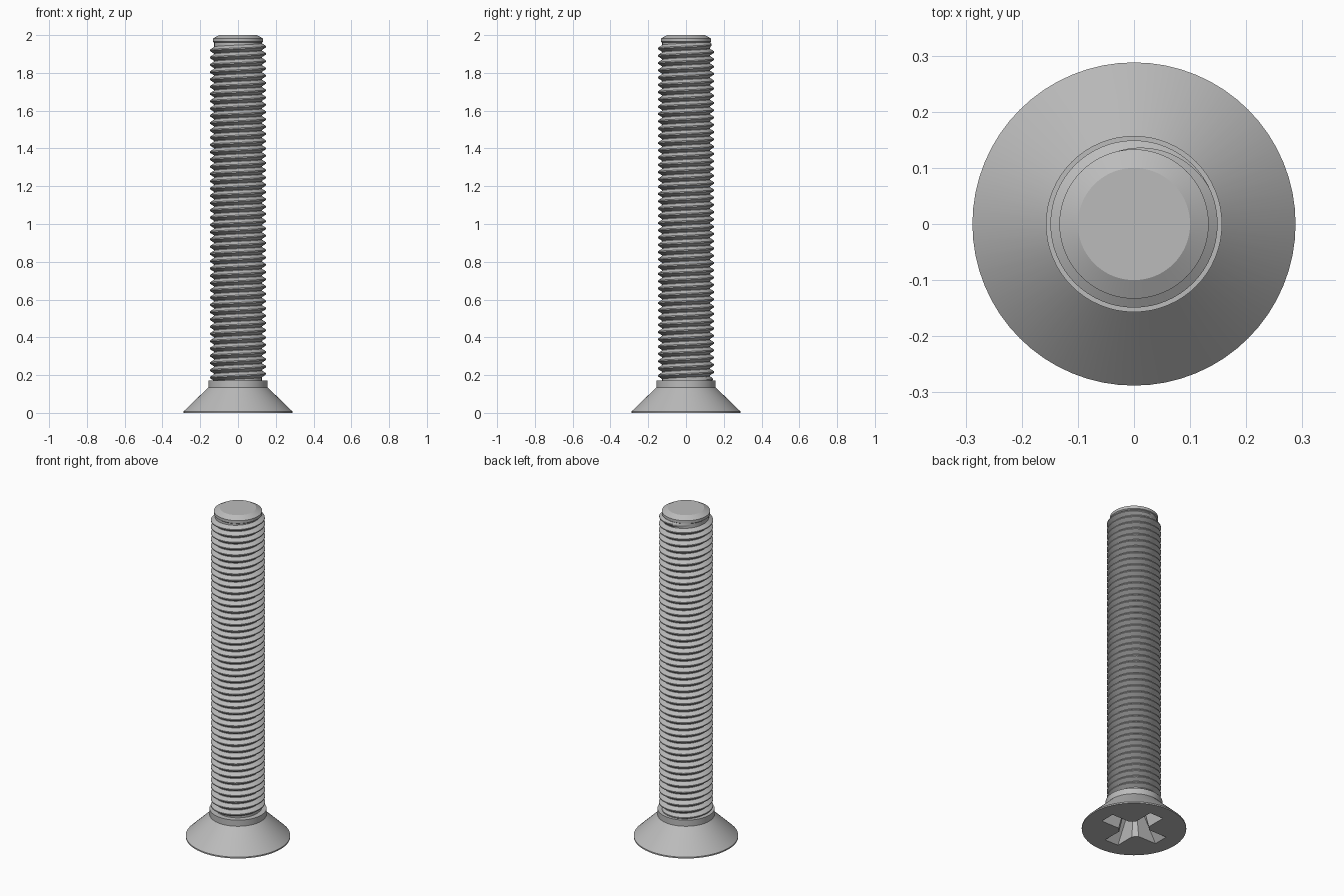
import bpy, bmesh
from math import sin, cos, pi

if "Cube" in bpy.data.objects:
    bpy.data.objects.remove(bpy.data.objects["Cube"], do_unlink=True)

SIDES = 64
PITCH = 0.0385

steel = bpy.data.materials.new("steel grey")
steel.use_nodes = True
GREY = (0.5, 0.5, 0.5, 1)
steel.diffuse_color = GREY
steel.node_tree.nodes["Principled BSDF"].inputs["Base Color"].default_value = GREY


def finish(name, bm, smooth=True):
    bmesh.ops.recalc_face_normals(bm, faces=bm.faces)
    mesh = bpy.data.meshes.new(name)
    bm.to_mesh(mesh)
    bm.free()
    mesh.materials.append(steel)
    ob = bpy.data.objects.new(name, mesh)
    bpy.context.collection.objects.link(ob)
    if smooth:
        bpy.ops.object.select_all(action='DESELECT')
        ob.select_set(True)
        bpy.context.view_layer.objects.active = ob
        bpy.ops.object.shade_smooth_by_angle(angle=pi / 7)
    return ob


def loft(bm, rings):
    """Skin closed rings of points and cap both ends."""
    rings = [[bm.verts.new(p) for p in ring] for ring in rings]
    for low, high in zip(rings, rings[1:]):
        for i in range(len(low)):
            j = (i + 1) % len(low)
            bm.faces.new((low[i], low[j], high[j], high[i]))
    bm.faces.new(rings[0])
    bm.faces.new(rings[-1])


def lathe(name, profile):
    bm = bmesh.new()
    loft(bm, [[(r * cos(2 * pi * i / SIDES), r * sin(2 * pi * i / SIDES), z)
               for i in range(SIDES)] for r, z in profile])
    return finish(name, bm)


def cross_ring(z, tip, half, inner):
    """Cross outline with chamfered inner corners."""
    arm = [(tip, -half), (tip, half), (inner, half), (half, inner)]
    pts = []
    for k in range(4):
        c, s = round(cos(k * pi / 2)), round(sin(k * pi / 2))
        pts += [(x * c - y * s, x * s + y * c, z) for x, y in arm]
    return pts


# Countersunk head with its collar
head = lathe("countersunk_head", [(0.288, 0), (0.288, 0.008), (0.157, 0.135),
                                  (0.157, 0.172), (0.12, 0.172)])

# Tapered cross recess in the underside
bm = bmesh.new()
loft(bm, [cross_ring(-0.01, 0.2, 0.047, 0.074), cross_ring(0.13, 0.1, 0.03, 0.045)])
cutter = finish("recess_cutter", bm, smooth=False)
cutter.hide_render = True
cutter.hide_set(True)
cut = head.modifiers.new("cross_recess", 'BOOLEAN')
cut.operation = 'DIFFERENCE'
cut.solver = 'EXACT'
cut.object = cutter
head.modifiers.move(len(head.modifiers) - 1, 0)

# Shank core with a chamfered tip
lathe("shank_core", [(0.126, 0.165), (0.126, 1.96), (0.133, 1.965),
                     (0.133, 1.982), (0.1, 2.0)])

# Helical thread that fades out at both ends
bm = bmesh.new()
start, end = 0.168, 1.955
steps = int((end - start) / PITCH * SIDES)
fade = SIDES / 3
section = [(0.124, -0.5), (0.149, -0.08), (0.149, 0.08), (0.124, 0.5)]
sections = []
for i in range(steps + 1):
    a = 2 * pi * i / SIDES
    z = start + PITCH * i / SIDES
    grow = min(1, i / fade, (steps - i) / fade)
    ring = []
    for r, h in section:
        r = 0.124 + (r - 0.124) * grow
        ring.append((r * cos(a), r * sin(a), z + h * PITCH))
    sections.append(ring)
loft(bm, sections)
finish("thread", bm)
